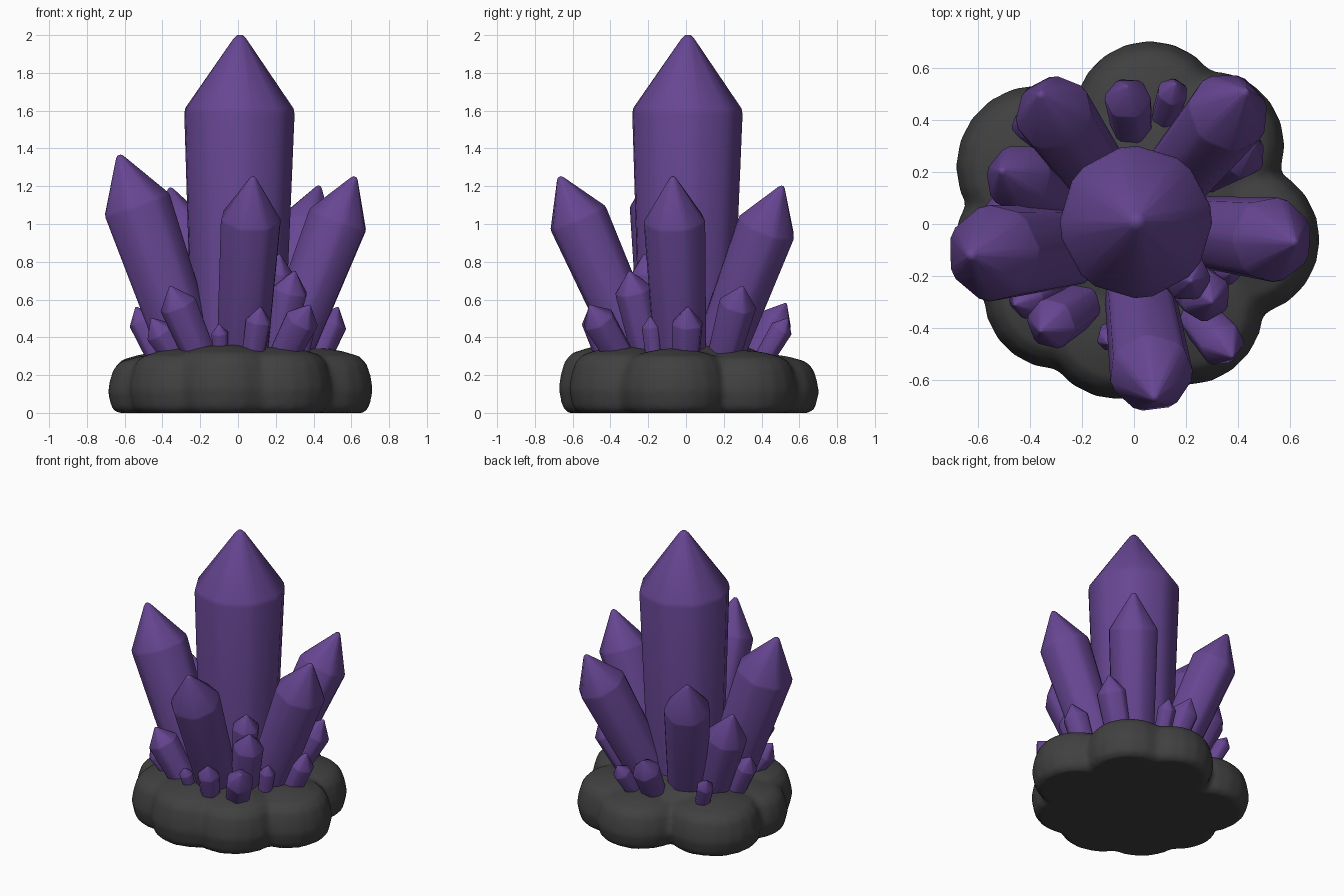
import bpy, bmesh, math
from mathutils import Vector

if "Cube" in bpy.data.objects:
    bpy.data.objects.remove(bpy.data.objects["Cube"])


def material(name, colour):
    m = bpy.data.materials.new(name)
    m.diffuse_color = (*colour, 1)
    m.use_nodes = True
    m.node_tree.nodes["Principled BSDF"].inputs["Base Color"].default_value = m.diffuse_color
    return m


PURPLE = material("crystal purple", (0.135, 0.061, 0.29))
GREY = material("rock dark grey", (0.052, 0.052, 0.052))


def bridge(bm, rings):
    """Skin a stack of vertex rings and cap both ends."""
    n = len(rings[0])
    for a, b in zip(rings, rings[1:]):
        for i in range(n):
            j = (i + 1) % n
            bm.faces.new((a[i], a[j], b[j], b[i]))
    bm.faces.new(rings[0][::-1])
    bm.faces.new(rings[-1])


def make_object(name, bm, mat):
    bmesh.ops.recalc_face_normals(bm, faces=bm.faces[:])
    me = bpy.data.meshes.new(name)
    bm.to_mesh(me)
    bm.free()
    me.materials.append(mat)
    ob = bpy.data.objects.new(name, me)
    bpy.context.collection.objects.link(ob)
    bpy.ops.object.select_all(action='DESELECT')
    ob.select_set(True)
    bpy.context.view_layer.objects.active = ob
    return ob


def crystal(name, base, tip, r, sides=6, turn=0.0, point=1.5):
    """Tapered prism with softened corners and a pointed end."""
    base, tip = Vector(base), Vector(tip)
    axis = (tip - base).normalized()
    quat = Vector((0, 0, 1)).rotation_difference(axis)
    length = (tip - base).length
    cone = min(point * r, length * 0.6)
    shoulder = length - cone
    # profile of (distance along axis, radius)
    profile = [(-0.1, 0.82 * r), (shoulder - 0.05 * r, 0.99 * r),
               (shoulder + 0.05 * r, 0.97 * r),
               (length - 0.07 * r, 0.12 * r), (length, 0.05 * r)]
    bm = bmesh.new()
    rings = []
    for d, rad in profile:
        ring = []
        for k in range(sides):
            for off in (-0.12, 0.12):
                a = turn + 2 * math.pi * k / sides + off
                p = Vector((rad * math.cos(a), rad * math.sin(a), d))
                ring.append(bm.verts.new(base + quat @ p))
        rings.append(ring)
    bridge(bm, rings)
    make_object(name, bm, PURPLE)
    bpy.ops.object.shade_smooth_by_angle(angle=math.radians(60))


# Rock base: rounded lobes fused into one lump (x, y, radius, height)
LOBES = [(0.00, 0.00, 0.46, 0.37), (0.06, 0.41, 0.295, 0.31),
         (0.29, 0.30, 0.29, 0.33), (0.42, -0.06, 0.295, 0.34),
         (0.20, -0.32, 0.30, 0.35), (-0.06, -0.37, 0.305, 0.36),
         (-0.29, -0.27, 0.29, 0.34), (-0.42, -0.07, 0.27, 0.31),
         (-0.37, 0.22, 0.315, 0.32)]
bm = bmesh.new()
for x, y, r, h in LOBES:
    rings = []
    for inset, z in ((0.05, 0), (0.02, 0.08), (0, 0.35), (0.01, 0.55),
                     (0.03, 0.75), (0.07, 0.88), (0.16, 0.96), (0.24, 1.0)):
        rings.append([bm.verts.new((x + (r - inset) * math.cos(t * math.pi / 10),
                                    y + (r - inset) * math.sin(t * math.pi / 10),
                                    z * h)) for t in range(20)])
    bridge(bm, rings)
rock = make_object("rock_base", bm, GREY)
fuse = rock.modifiers.new("fuse", 'REMESH')
fuse.mode = 'VOXEL'
fuse.voxel_size = 0.02
fuse.use_smooth_shade = True
soften = rock.modifiers.new("soften", 'SMOOTH')
soften.iterations = 3

# Tall central crystal
crystal("main_crystal", (0, 0, 0.3), (0.01, 0.01, 2.0), 0.295, 8, 0.1, 1.36)

# Large leaning crystals: base, tip, radius
LARGE = [((-0.26, -0.09, 0.3), (-0.63, -0.12, 1.365), 0.188),
         ((0.25, -0.03, 0.3), (0.62, -0.07, 1.25), 0.165),
         ((0.02, -0.25, 0.3), (0.08, -0.67, 1.25), 0.162),
         ((0.15, 0.17, 0.3), (0.43, 0.51, 1.20), 0.160),
         ((-0.14, 0.18, 0.3), (-0.36, 0.50, 1.19), 0.152),
         ((-0.29, 0.11, 0.3), (-0.51, 0.205, 0.91), 0.132)]
for i, (b, t, r) in enumerate(LARGE):
    crystal(f"large_crystal_{i + 1}", b, t, r, 7, i * 0.4)

# Small crystals around the foot
SMALL = [((0.24, -0.35, 0.3), (0.38, -0.51, 0.57), 0.09),
         ((0.19, -0.20, 0.3), (0.30, -0.30, 0.75), 0.10),
         ((0.14, -0.15, 0.3), (0.22, -0.22, 0.84), 0.09),
         ((0.28, 0.20, 0.3), (0.46, 0.30, 0.67), 0.10),
         ((-0.01, 0.37, 0.3), (-0.03, 0.53, 0.58), 0.09),
         ((0.12, 0.42, 0.3), (0.16, 0.54, 0.50), 0.06),
         ((0.42, 0.00, 0.3), (0.53, 0.01, 0.56), 0.085),
         ((0.08, -0.42, 0.3), (0.12, -0.51, 0.56), 0.07),
         ((-0.20, -0.31, 0.3), (-0.36, -0.41, 0.67), 0.10),
         ((-0.33, -0.25, 0.3), (-0.46, -0.31, 0.50), 0.08),
         ((-0.42, 0.04, 0.3), (-0.54, 0.05, 0.56), 0.075),
         ((-0.09, -0.40, 0.3), (-0.10, -0.46, 0.47), 0.045),
         ((0.33, -0.17, 0.3), (0.37, -0.19, 0.51), 0.05),
         ((-0.36, 0.33, 0.3), (-0.44, 0.40, 0.50), 0.055)]
for i, (b, t, r) in enumerate(SMALL):
    crystal(f"small_crystal_{i + 1}", b, t, r, 6, i * 0.5, 1.1)
